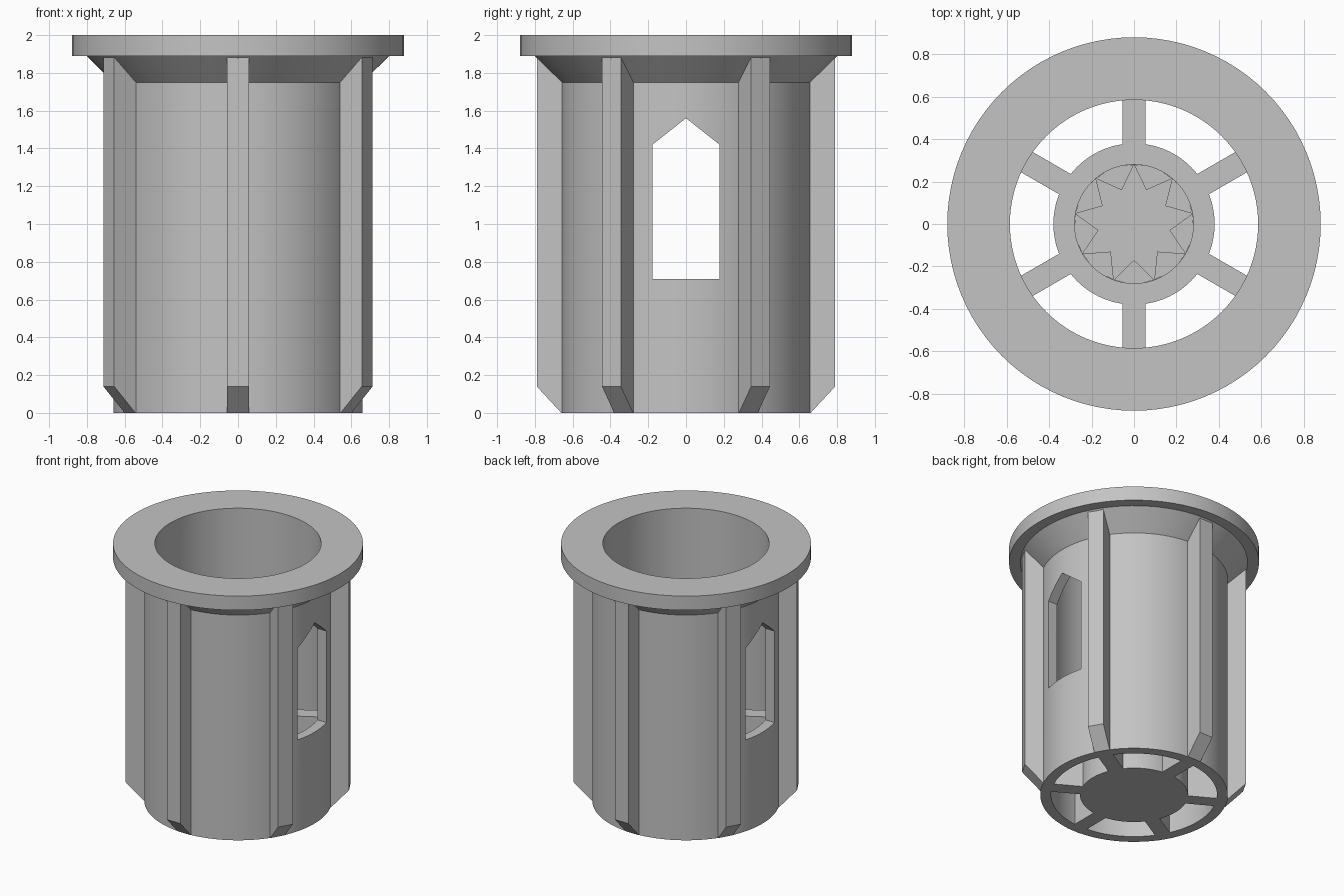
import bpy, bmesh, math
from mathutils import Matrix, Vector

if "Cube" in bpy.data.objects:
    bpy.data.objects.remove(bpy.data.objects["Cube"])

grey = bpy.data.materials.new("plain_grey")
grey.use_nodes = True
grey.diffuse_color = (0.55, 0.55, 0.55, 1)
grey.node_tree.nodes["Principled BSDF"].inputs["Base Color"].default_value = grey.diffuse_color

SEGMENTS = 96


def finish(name, bm, smooth=False):
    bmesh.ops.recalc_face_normals(bm, faces=bm.faces)
    mesh = bpy.data.meshes.new(name)
    bm.to_mesh(mesh)
    bm.free()
    mesh.materials.append(grey)
    obj = bpy.data.objects.new(name, mesh)
    bpy.context.collection.objects.link(obj)
    if smooth:
        smooth_edges(obj)
    return obj


def smooth_edges(obj):
    bpy.ops.object.select_all(action='DESELECT')
    obj.select_set(True)
    bpy.context.view_layer.objects.active = obj
    bpy.ops.object.shade_smooth_by_angle(angle=math.radians(25))


def lathe(profile, closed=True):
    """Revolve (radius, height) points about z."""
    bm = bmesh.new()
    verts = [bm.verts.new((r, 0, z)) for r, z in profile]
    last = len(verts) if closed else len(verts) - 1
    edges = [bm.edges.new((verts[i], verts[(i + 1) % len(verts)])) for i in range(last)]
    bmesh.ops.spin(bm, geom=verts + edges, cent=(0, 0, 0), axis=(0, 0, 1),
                   angle=math.tau, steps=SEGMENTS)
    bmesh.ops.remove_doubles(bm, verts=bm.verts, dist=0.0005)
    return bm


def prism(points, offset, turn=0):
    """Extrude a flat polygon by an offset, then turn it about z."""
    bm = bmesh.new()
    face = bm.faces.new([bm.verts.new(p) for p in points])
    new = bmesh.ops.extrude_face_region(bm, geom=[face])["geom"]
    moved = [v for v in new if isinstance(v, bmesh.types.BMVert)]
    bmesh.ops.translate(bm, verts=moved, vec=Vector(offset))
    bmesh.ops.rotate(bm, verts=bm.verts, matrix=Matrix.Rotation(turn, 3, 'Z'))
    return bm


# Hollow barrel with a flared collar and wide top flange
barrel = finish("barrel", lathe([
    (0.585, 0), (0.66, 0), (0.66, 1.75), (0.80, 1.89),
    (0.88, 1.89), (0.88, 2), (0.585, 2)]))

# Pointed windows cut through both sides
outline = [(-0.178, 0.71), (0.178, 0.71), (0.178, 1.42), (0, 1.56), (-0.178, 1.42)]
cutter = finish("window_cutter", prism([(-1, y, z) for y, z in outline], (2, 0, 0)))
cutter.hide_render = True
cut = barrel.modifiers.new("windows", 'BOOLEAN')
cut.operation, cut.solver, cut.object = 'DIFFERENCE', 'EXACT', cutter
bpy.context.view_layer.objects.active = barrel
bpy.ops.object.modifier_apply(modifier=cut.name)
bpy.data.objects.remove(cutter)
smooth_edges(barrel)

# Six outer ribs with chamfered feet, and inner spokes in line with them
rib = [(0.62, 0), (0.66, 0), (0.79, 0.14), (0.79, 1.89), (0.62, 1.89)]
spoke = [(0.35, 0), (0.60, 0), (0.60, 0.70), (0.35, 0.70)]
for i in range(6):
    turn = math.radians(30 + 60 * i)
    for name, shape, width in (("rib", rib, 0.115), ("spoke", spoke, 0.11)):
        points = [(r, -width / 2, z) for r, z in shape]
        finish(f"{name}_{i + 1}", prism(points, (0, width, 0), turn))

# Central hub with a blind socket
finish("hub", lathe([(0, 0), (0.38, 0), (0.38, 0.70), (0.28, 0.70),
                     (0.28, 0.40), (0, 0.40)], closed=False), True)

# Nine pointed teeth leave a star-shaped socket
half = math.pi / 9
for i in range(9):
    corners = [(0.17, 0), (0.28, half), (0.288, 0), (0.28, -half)]
    points = [(r * math.cos(a), r * math.sin(a), 0.38) for r, a in corners]
    finish(f"socket_tooth_{i + 1}",
           prism(points, (0, 0, 0.22), math.pi / 2 + half * (2 * i + 1)))
